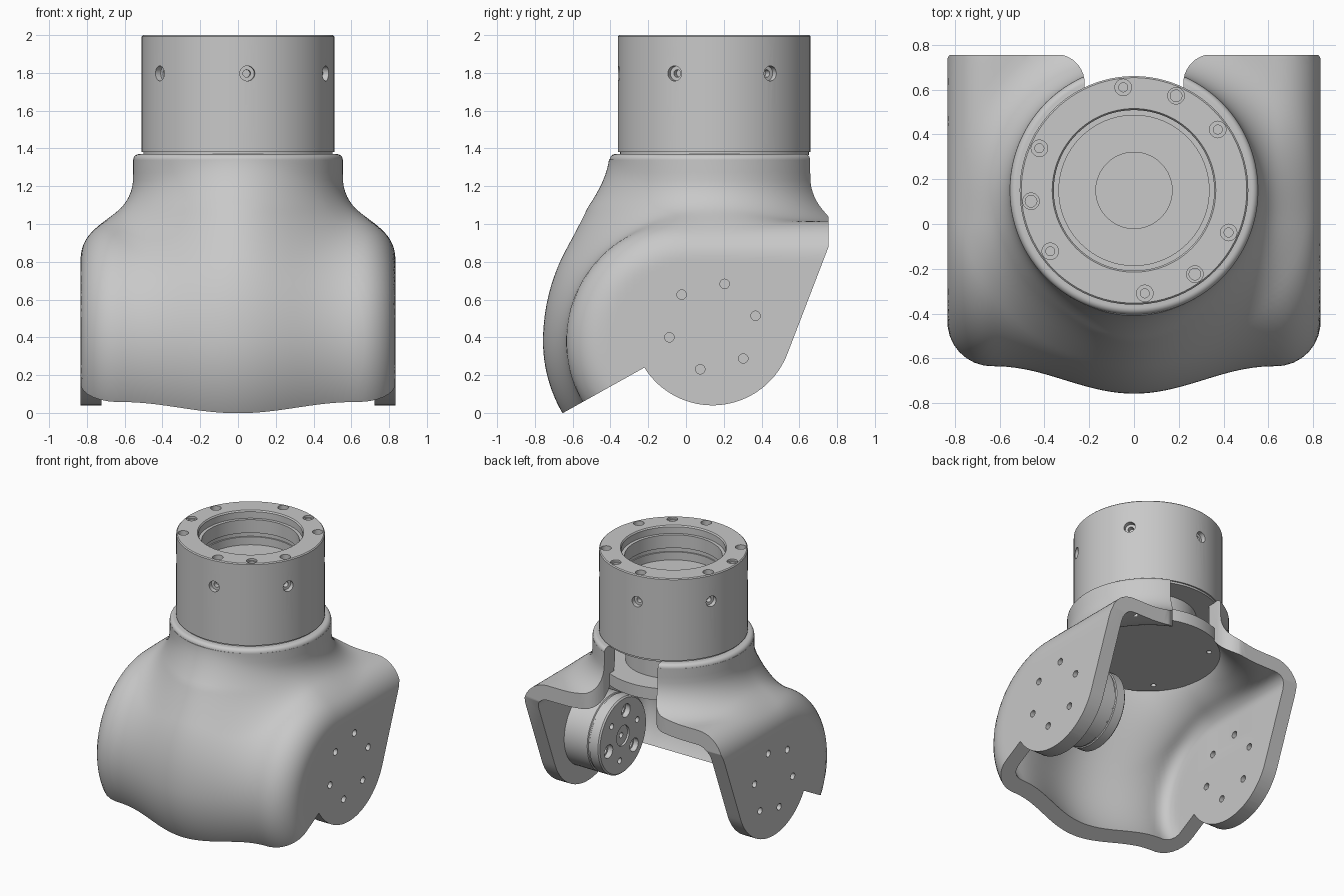
import bpy, bmesh, math
from math import sin, cos, pi, hypot, radians
from mathutils import Matrix, Vector

if "Cube" in bpy.data.objects:
    bpy.data.objects.remove(bpy.data.objects["Cube"], do_unlink=True)

grey = bpy.data.materials.new("satin grey")
grey.use_nodes = True
grey.diffuse_color = (0.58, 0.58, 0.58, 1)
grey.node_tree.nodes["Principled BSDF"].inputs["Base Color"].default_value = (0.58, 0.58, 0.58, 1)

NECK_Y = 0.15                      # neck axis
PIVOT = Vector((0, 0.14, 0.465))   # cheek disc centre


def make(name, bm):
    bmesh.ops.recalc_face_normals(bm, faces=bm.faces[:])
    mesh = bpy.data.meshes.new(name)
    bm.to_mesh(mesh)
    bm.free()
    ob = bpy.data.objects.new(name, mesh)
    bpy.context.collection.objects.link(ob)
    return ob


def lathe(bm, profile, matrix, steps):
    """Revolve (radius, height) points about z, then place by matrix."""
    part = bmesh.new()
    vs = [part.verts.new((r, 0, h)) for r, h in profile]
    es = [part.edges.new(p) for p in zip(vs, vs[1:])]
    bmesh.ops.spin(part, geom=vs + es, cent=(0, 0, 0), axis=(0, 0, 1),
                   angle=2 * pi, steps=steps, use_merge=True)
    bmesh.ops.remove_doubles(part, verts=part.verts[:], dist=1e-5)
    bmesh.ops.recalc_face_normals(part, faces=part.faces[:])
    part.transform(matrix)
    tmp = bpy.data.meshes.new("tmp")
    part.to_mesh(tmp)
    part.free()
    bm.from_mesh(tmp)
    bpy.data.meshes.remove(tmp)


def prism(name, points, place, lo, hi):
    bm = bmesh.new()
    face = bm.faces.new([bm.verts.new(place(a, b, lo)) for a, b in points])
    ext = bmesh.ops.extrude_face_region(bm, geom=[face])
    shift = Vector(place(0, 0, hi)) - Vector(place(0, 0, lo))
    bmesh.ops.translate(bm, vec=shift,
                        verts=[g for g in ext["geom"] if isinstance(g, bmesh.types.BMVert)])
    return make(name, bm)


def boolean(ob, cutter, operation):
    mod = ob.modifiers.new("cut", "BOOLEAN")
    mod.operation, mod.object, mod.solver = operation, cutter, "EXACT"
    bpy.context.view_layer.objects.active = ob
    bpy.ops.object.modifier_apply(modifier=mod.name)
    bpy.data.objects.remove(cutter, do_unlink=True)


def finish(ob):
    ob.data.materials.clear()
    ob.data.materials.append(grey)
    bpy.ops.object.select_all(action="DESELECT")
    ob.select_set(True)
    bpy.context.view_layer.objects.active = ob
    bpy.ops.object.shade_smooth_by_angle(angle=radians(32))


def screw_hole(bm, matrix, r, inner, depth):
    """Stepped counterbore, opening towards local +z."""
    lathe(bm, [(0, -2 * depth), (inner, -2 * depth), (inner, -depth),
               (r, -depth), (r, 0.02), (0, 0.02)], matrix, 20)


# Housing form: rounded drum with a front bulge, blended into the neck
def housing_field(x, y, z):
    t = min(max((0.1 - y) / 0.35, 0), 1)
    bulge = 0.0
    if abs(x) < 0.62:
        crown = 1 + 0.38 * min(max((z - 0.39) / 0.5, 0), 1.4) ** 2
        bulge = 0.061 * crown * (1 + cos(pi * x / 0.62)) * t * t * (3 - 2 * t)
    edge = 0.2
    a = hypot(min(y, 0), z - 0.38) - 0.635 - bulge + edge
    b = abs(x) - 0.833 + edge
    drum = min(max(a, b), 0) + hypot(max(a, 0), max(b, 0)) - edge
    neck = max(hypot(x, y - NECK_Y) - 0.555, 0.8 - z)
    r = 0.23
    blend = max(r, min(drum, neck)) - hypot(max(r - drum, 0), max(r - neck, 0))
    return max(blend, y - 1.3, z - 1.7)


def housing_skin(name, level, segs=160, rings=116):
    """Push a sphere's points out to the chosen level of the housing form."""
    def hit(d):
        lo, hi = 0.0, 3.0
        for _ in range(24):
            m = (lo + hi) / 2
            if housing_field(d[0] * m, NECK_Y + d[1] * m, 0.5 + d[2] * m) < level:
                lo = m
            else:
                hi = m
        return (d[0] * lo, NECK_Y + d[1] * lo, 0.5 + d[2] * lo)

    bm = bmesh.new()
    rows = []
    for i in range(1, rings):
        e = pi * i / rings
        rows.append([bm.verts.new(hit((sin(e) * cos(2 * pi * j / segs),
                                       sin(e) * sin(2 * pi * j / segs), cos(e))))
                     for j in range(segs)])
    top, low = bm.verts.new(hit((0, 0, 1))), bm.verts.new(hit((0, 0, -1)))
    for j in range(segs):
        k = (j + 1) % segs
        bm.faces.new((top, rows[0][j], rows[0][k]))
        bm.faces.new((low, rows[-1][k], rows[-1][j]))
        for p, q in zip(rows, rows[1:]):
            bm.faces.new((p[j], q[j], q[k], p[k]))
    return make(name, bm)


housing = housing_skin("housing", 0.0)
boolean(housing, housing_skin("housing_cavity", -0.11), "DIFFERENCE")

# Side outline: slanted front lip, round cheek lobe, raked back edge
lobe = [(PIVOT.y + 0.425 * cos(radians(a)), PIVOT.z + 0.425 * sin(radians(a)))
        for a in [212 + 127 * i / 40 for i in range(41)]]
outline = [(-1.0, -0.195)] + lobe + [(0.755, 0.88), (0.755, 1.37), (-1.0, 1.37)]
boolean(housing, prism("side_outline", outline, lambda a, b, c: (c, a, b), -1, 1), "INTERSECT")

# Rounded collar lip
lip = [(0.525 + 0.029 * sin(radians(a)), 1.341 + 0.029 * cos(radians(a))) for a in range(0, 91, 15)]
lip = [(0.525, 1.42)] + lip + [(0.62, 1.341), (0.62, 1.42), (0.525, 1.42)]
bm = bmesh.new()
lathe(bm, lip, Matrix.Translation((0, NECK_Y, 0)), 160)
boolean(housing, make("lip_rounding", bm), "DIFFERENCE")

# Back slot with rounded corners
corner = [(0.35 - 0.13 * cos(radians(a)), 0.628 + 0.13 * sin(radians(a)))
          for a in range(0, 91, 9)]
half = [(0.22, 0.2)] + corner + [(0.35, 0.9)]
slot = half + [(-x, y) for x, y in reversed(half)]
boolean(housing, prism("back_slot", slot, lambda a, b, c: (a, b, c), 0.7, 1.6), "DIFFERENCE")

# Six bolt holes through both cheeks
bm = bmesh.new()
for k in range(6):
    a = radians(14 + 60 * k)
    spot = PIVOT + Vector((0, 0.235 * cos(a), 0.235 * sin(a) - 0.008))
    lathe(bm, [(0, -1), (0.025, -1), (0.025, 1), (0, 1)],
          Matrix.Translation(spot) @ Matrix.Rotation(pi / 2, 4, "Y"), 20)
boolean(housing, make("cheek_holes", bm), "DIFFERENCE")
finish(housing)

# Neck cylinder with base plate, waist and stepped bore
bm = bmesh.new()
lathe(bm, [(0, 1.07), (0.5, 1.07), (0.5, 1.16), (0.33, 1.16), (0.33, 1.365), (0.5, 1.365),
           (0.5, 1.38), (0.51, 1.38), (0.51, 1.993), (0.503, 2), (0.365, 2), (0.358, 1.99),
           (0.358, 1.94), (0.335, 1.94), (0.335, 1.84), (0.345, 1.84), (0.345, 1.81),
           (0.335, 1.81), (0.335, 1.75), (0.17, 1.75), (0.17, 1.73), (0, 1.73)],
      Matrix.Translation((0, NECK_Y, 0)), 96)
neck = make("neck_cylinder", bm)

bm = bmesh.new()
for k in range(9):                 # rim holes in three groups of three
    a = radians(36 + 120 * (k // 3) + 30 * (k % 3))
    place = Matrix.Translation((0.462 * cos(a), NECK_Y + 0.462 * sin(a), 2))
    screw_hole(bm, place, 0.037, 0.026 if k % 3 == 1 else 0.02, 0.015 if k % 3 == 1 else 0.04)
for k in range(6):                 # side holes
    a = radians(-84.4 + 60 * k)
    out = Vector((cos(a), sin(a), 0))
    place = Matrix.Translation(out * 0.51 + Vector((0, NECK_Y, 1.797)))
    screw_hole(bm, place @ out.to_track_quat("Z", "Y").to_matrix().to_4x4(), 0.04, 0.02, 0.035)
for k in range(4):                 # base plate holes
    a = radians(45 + 90 * k)
    place = Matrix.Translation((0.42 * cos(a), NECK_Y + 0.42 * sin(a), 1.07))
    lathe(bm, [(0, -0.02), (0.018, -0.02), (0.018, 0.04), (0, 0.04)], place, 16)
boolean(neck, make("neck_holes", bm), "DIFFERENCE")
finish(neck)

# Pivot hub on the inner face of the left cheek
to_hub = Matrix.Translation(PIVOT + Vector((0.73, 0, -0.008))) @ Matrix.Rotation(-pi / 2, 4, "Y")
bm = bmesh.new()
lathe(bm, [(0, 0), (0.285, 0), (0.285, 0.2), (0.278, 0.205), (0.278, 0.215), (0.285, 0.22),
           (0.285, 0.29), (0.275, 0.3), (0.075, 0.3), (0.075, 0.285), (0.02, 0.285),
           (0.02, 0.24), (0, 0.24)], to_hub, 64)
hub = make("pivot_hub", bm)
bm = bmesh.new()
for k in range(6):
    a = radians(48 + 60 * k)
    place = to_hub @ Matrix.Translation((0.18 * cos(a), 0.18 * sin(a), 0.3))
    r = 0.05 if k % 2 else 0.022
    screw_hole(bm, place, r, r * 0.7, 0.04)
boolean(hub, make("hub_holes", bm), "DIFFERENCE")
finish(hub)
